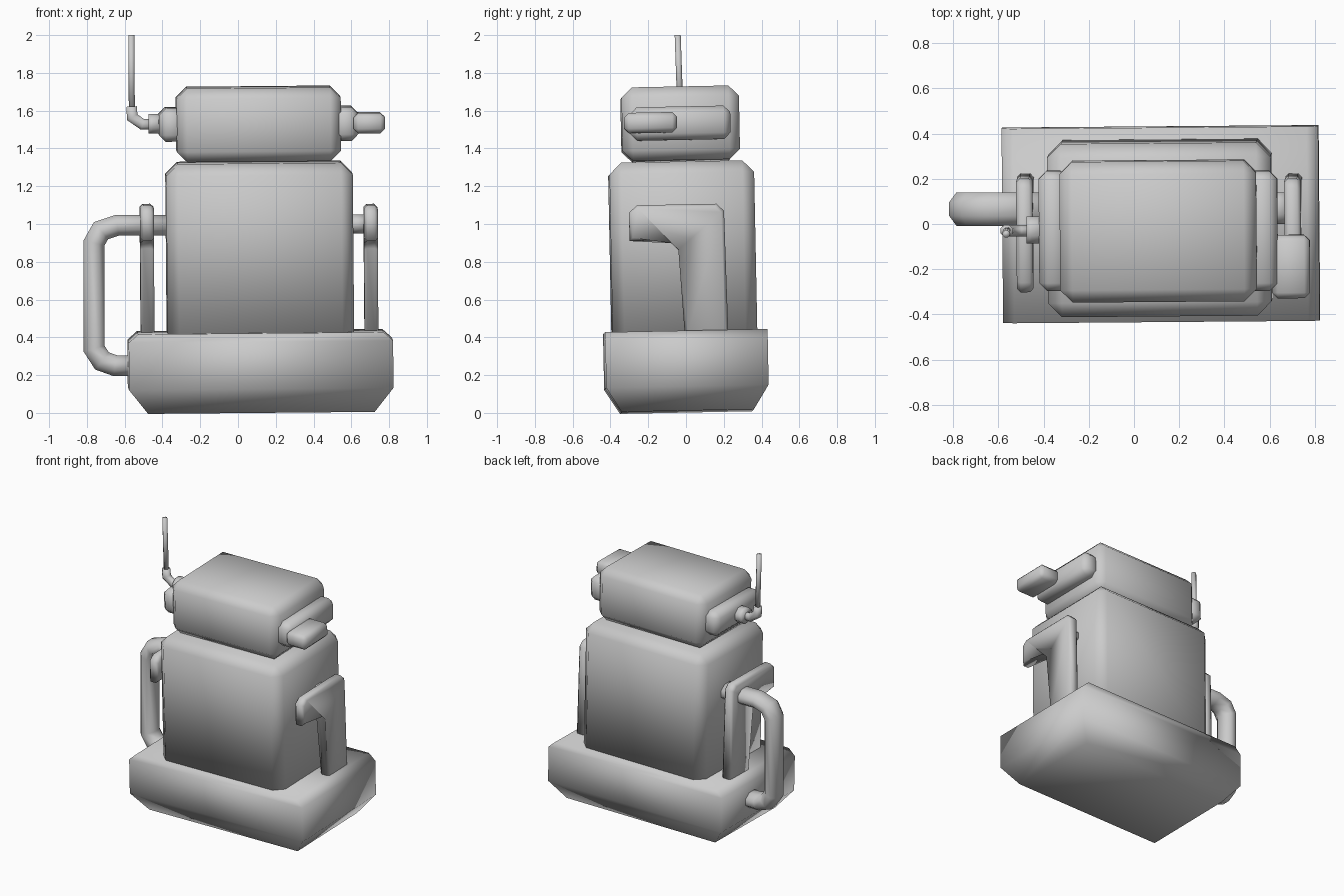
import bpy, bmesh, math
from mathutils import Vector, Matrix, Euler

cube = bpy.data.objects.get("Cube")
if cube:
    bpy.data.objects.remove(cube, do_unlink=True)

grey = bpy.data.materials.new("light_grey")
grey.use_nodes = True
grey.diffuse_color = (0.6, 0.6, 0.6, 1)
grey.node_tree.nodes["Principled BSDF"].inputs["Base Color"].default_value = (0.6, 0.6, 0.6, 1)

# The whole figure leans very slightly
LEAN = Euler((0.02, -0.009, 0.008)).to_matrix().to_4x4()


def finish(name, bm, lean=True):
    """Lean the part about its centre, shade it smooth and link it."""
    if lean:
        centre = sum((v.co for v in bm.verts), Vector()) / len(bm.verts)
        bm.transform(Matrix.Translation(centre) @ LEAN @ Matrix.Translation(-centre))
    bmesh.ops.recalc_face_normals(bm, faces=bm.faces)
    for f in bm.faces:
        f.smooth = True
    mesh = bpy.data.meshes.new(name)
    bm.to_mesh(mesh)
    bm.free()
    mesh.materials.append(grey)
    obj = bpy.data.objects.new(name, mesh)
    bpy.context.collection.objects.link(obj)
    return obj


def bridge(bm, rings):
    """Join equal rings of vertices and cap both ends."""
    n = len(rings[0])
    for a, b in zip(rings, rings[1:]):
        for i in range(n):
            j = (i + 1) % n
            bm.faces.new((a[i], a[j], b[j], b[i]))
    bm.faces.new(rings[0])
    bm.faces.new(rings[-1])


def chamfer_box(name, x, y, z, bevel, keep=lambda e: True):
    """Box from ranges, with the chosen edges chamfered."""
    bm = bmesh.new()
    bmesh.ops.create_cube(bm, size=1)
    for v in bm.verts:
        v.co = [r[0] if c < 0 else r[1] for c, r in zip(v.co, (x, y, z))]
    edges = [e for e in bm.edges if keep(e)]
    bmesh.ops.bevel(bm, geom=edges, offset=bevel, segments=1, affect='EDGES')
    return finish(name, bm)


def sweep(name, path, radius, depth, y):
    """Eight-sided mitred tube along a path of (x, z) points."""
    bm = bmesh.new()
    pts = [Vector(p) for p in path]
    rings = []
    for i, p in enumerate(pts):
        d0 = (p - pts[max(i - 1, 0)]).normalized()
        d1 = (pts[min(i + 1, len(pts) - 1)] - p).normalized()
        t = (d0 + d1).normalized()
        ref = d1 if d1.length else d0
        side = Vector((-t.y, t.x)) / max(t.dot(ref), 0.5)
        ring = []
        for k in range(8):
            a = math.pi * (k + 0.5) / 4
            q = p + side * (radius * math.cos(a) / math.cos(math.pi / 8))
            ring.append(bm.verts.new((q.x, y + depth * math.sin(a) / math.cos(math.pi / 8), q.y)))
        rings.append(ring)
    bridge(bm, rings)
    return finish(name, bm, lean=False)


# Base: slab drawn in at the bottom, with chamfered top ends
bm = bmesh.new()
levels = [(0.60, 0.35, 0.007), (0.70, 0.43, 0.135), (0.70, 0.43, 0.385), (0.65, 0.43, 0.43)]
rings = []
for hx, hy, z in levels:
    corners = ((-1, -1), (1, -1), (1, 1), (-1, 1))
    rings.append([bm.verts.new((0.119 + sx * hx, sy * hy, z)) for sx, sy in corners])
bridge(bm, rings)
finish("base", bm)

# Torso and head
chamfer_box("torso", (-0.38, 0.608), (-0.402, 0.364), (0.40, 1.327), 0.062,
            lambda e: max(v.co.z for v in e.verts) > 1)
chamfer_box("head", (-0.327, 0.543), (-0.342, 0.28), (1.335, 1.725), 0.055)

# Ear pads and the projecting block on one of them
chamfer_box("ear_pad_left", (0.50, 0.635), (-0.295, 0.235), (1.445, 1.622), 0.035)
chamfer_box("ear_pad_right", (-0.42, -0.29), (-0.295, 0.235), (1.44, 1.615), 0.035)
chamfer_box("ear_block", (0.61, 0.778), (-0.328, -0.048), (1.482, 1.59), 0.025)

# Angled arms: profile in (y, z) pushed through the arm thickness
arm_profile = [(0.215, 0.40), (0.205, 1.065), (0.165, 1.103), (-0.255, 1.103), (-0.298, 1.065),
               (-0.298, 0.915), (-0.07, 0.915), (-0.025, 0.87), (-0.015, 0.40)]
for name, x0, x1 in (("arm_left", 0.667, 0.74), ("arm_right", -0.518, -0.445)):
    bm = bmesh.new()
    bridge(bm, [[bm.verts.new((x, y, z)) for y, z in arm_profile] for x in (x0, x1)])
    caps = [f for f in bm.faces if len(f.verts) > 4]
    rims = list({e for f in caps for e in f.edges})
    bmesh.ops.bevel(bm, geom=rims, offset=0.016, segments=1, affect='EDGES')
    finish(name, bm)

# Shoulder joint and the looped side hose
sweep("shoulder_joint", [(0.58, 1.0), (0.69, 1.0)], 0.05, 0.07, 0.07)
hose = [(-0.34, 0.993), (-0.64, 0.993), (-0.725, 0.965), (-0.762, 0.90),
        (-0.762, 0.34), (-0.72, 0.275), (-0.65, 0.25), (-0.54, 0.25)]
sweep("side_hose", hose, 0.055, 0.074, 0.066)

# Antenna: socket, elbow and thin rod
sweep("antenna_socket", [(-0.39, 1.53), (-0.452, 1.53), (-0.475, 1.53)], 0.052, 0.06, -0.027)
sweep("antenna_elbow", [(-0.45, 1.527), (-0.505, 1.527), (-0.56, 1.565), (-0.563, 1.622)],
      0.028, 0.025, -0.03)
rod = sweep("antenna_rod", [(-0.562, 1.60), (-0.565, 2.0)], 0.016, 0.016, -0.03)
for v in rod.data.vertices:
    v.co.y -= 0.035 * (v.co.z - 1.6)
